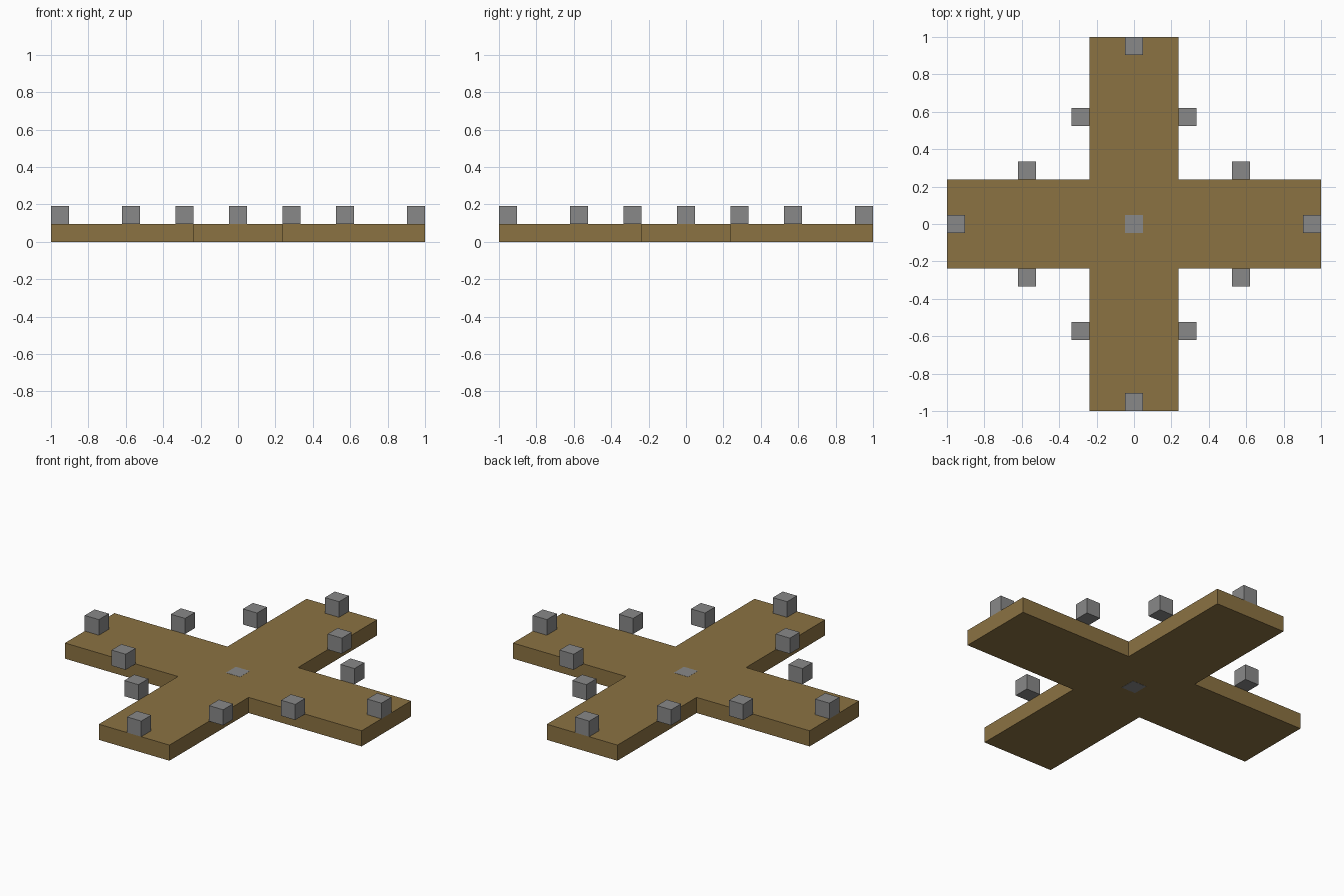
import bpy
import bmesh
from mathutils import Vector

default = bpy.data.objects.get("Cube")
if default:
    bpy.data.objects.remove(default, do_unlink=True)

U = 2 / 21  # block unit: the cross is 21 units long, 5 wide and 1 thick


def material(name, rgb):
    mat = bpy.data.materials.new(name)
    mat.use_nodes = True
    mat.diffuse_color = (*rgb, 1)
    mat.node_tree.nodes["Principled BSDF"].inputs["Base Color"].default_value = (*rgb, 1)
    return mat


brown = material("wood brown", (0.26, 0.17, 0.055))
grey = material("stone grey", (0.25, 0.25, 0.25))


def finish(name, bm, mat):
    bmesh.ops.recalc_face_normals(bm, faces=bm.faces)
    mesh = bpy.data.meshes.new(name)
    bm.to_mesh(mesh)
    bm.free()
    mesh.materials.append(mat)
    obj = bpy.data.objects.new(name, mesh)
    bpy.context.collection.objects.link(obj)
    return obj


def block(name, x, y, z, height=U):
    bm = bmesh.new()
    bmesh.ops.create_cube(bm, size=1)
    bmesh.ops.scale(bm, vec=(U, U, height), verts=bm.verts)
    obj = finish(name, bm, grey)
    obj.location = (x * U, y * U, z * U)


# Cross-shaped platform: one quarter of the outline turned four times
bm = bmesh.new()
outline = []
a, b = 2.5 * U, 10.5 * U
for turn in range(4):
    for x, y in ((b, -a), (b, a), (a, a)):
        for _ in range(turn):
            x, y = -y, x
        outline.append(bm.verts.new((x, y, 0)))
base = bm.faces.new(outline)
result = bmesh.ops.extrude_face_region(bm, geom=[base], use_keep_orig=True)
top = [v for v in result["geom"] if isinstance(v, bmesh.types.BMVert)]
bmesh.ops.translate(bm, vec=Vector((0, 0, U)), verts=top)
finish("cross_platform", bm, brown)

# Centre block set into the platform, barely proud of both faces
block("centre_block", 0, 0, 0.5, U + 0.002)

# Each arm carries one block on its end and one beside each long edge
for arm, (dx, dy) in {"left": (1, 0), "back": (0, 1),
                      "right": (-1, 0), "front": (0, -1)}.items():
    block(arm + "_end_block", 10 * dx, 10 * dy, 1.5)
    for label, s in (("side_block_a", 3), ("side_block_b", -3)):
        block(arm + "_" + label, 6 * dx - s * dy, 6 * dy + s * dx, 1.5)
